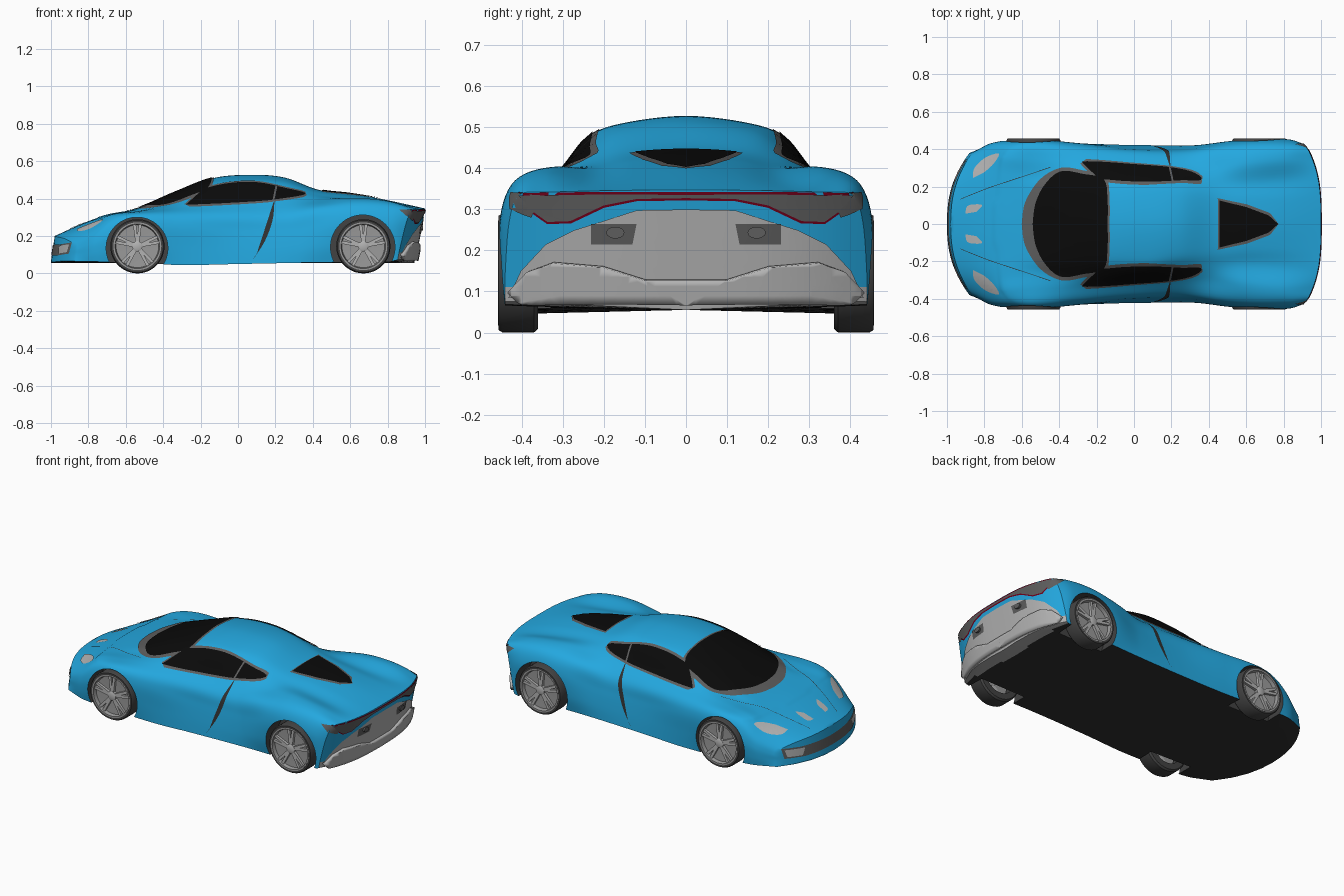
import bpy, bmesh, math
from mathutils import Vector, Matrix
from mathutils.bvhtree import BVHTree

cube = bpy.data.objects.get("Cube")
if cube:
    bpy.data.objects.remove(cube)


def material(name, r, g, b):
    m = bpy.data.materials.new(name)
    m.use_nodes = True
    m.diffuse_color = (r, g, b, 1)
    m.node_tree.nodes["Principled BSDF"].inputs["Base Color"].default_value = (r, g, b, 1)
    return m


BLUE = material("blue_paint", 0.017, 0.39, 0.74)
FLOOR = material("dark_floor", 0.03, 0.03, 0.03)
TYRE = material("tyre_rubber", 0.055, 0.055, 0.055)
GLASS = material("black_glass", 0.003, 0.003, 0.003)
TRIM = material("grey_trim", 0.11, 0.11, 0.11)
SILVER = material("silver", 0.45, 0.45, 0.45)
RIM = material("rim_grey", 0.32, 0.32, 0.32)
RED = material("red_light", 0.16, 0.0, 0.01)


def make_object(name, bm, *mats):
    mesh = bpy.data.meshes.new(name)
    bm.to_mesh(mesh)
    bm.free()
    for m in mats:
        mesh.materials.append(m)
    obj = bpy.data.objects.new(name, mesh)
    bpy.context.collection.objects.link(obj)
    return obj


def smooth_shade(obj, degrees=32):
    bpy.ops.object.select_all(action='DESELECT')
    obj.select_set(True)
    bpy.context.view_layer.objects.active = obj
    bpy.ops.object.shade_smooth_by_angle(angle=math.radians(degrees))


# Lengthwise body rails: (x, half width, height), nose to tail
centre = [(-1, 0, .2), (-.85, 0, .265), (-.7, 0, .315), (-.54, 0, .347), (-.33, 0, .435), (-.13, 0, .51),
          (.08, 0, .527), (.25, 0, .512), (.43, 0, .447), (.6, 0, .425), (.78, 0, .395), (1, 0, .347)]
roof = [(-1, .14, .196), (-.85, .15, .262), (-.7, .17, .312), (-.54, .18, .343), (-.33, .18, .42), (-.13, .17, .49),
        (.08, .16, .508), (.25, .15, .494), (.43, .14, .438), (.6, .13, .415), (.78, .13, .387), (1, .14, .346)]
glass_edge = [(-1, .24, .19), (-.85, .27, .255), (-.7, .28, .31), (-.54, .26, .332), (-.33, .27, .385),
              (-.13, .25, .45), (.08, .235, .475), (.25, .225, .457), (.43, .22, .415), (.6, .22, .395), (1, .25, .344)]
belt = [(-1, .31, .178), (-.85, .35, .24), (-.7, .36, .31), (-.54, .35, .33), (-.28, .335, .36), (0, .31, .382),
        (.25, .3, .39), (.43, .3, .388), (.6, .325, .403), (.8, .34, .388), (1, .34, .341)]
shoulder = [(-1, .36, .158), (-.85, .41, .215), (-.7, .42, .285), (-.54, .425, .314), (-.3, .405, .315),
            (0, .385, .31), (.25, .38, .312), (.45, .4, .35), (.65, .415, .37), (.85, .415, .358), (1, .405, .335)]
flank = [(-1, .375, .13), (-.85, .43, .17), (-.54, .45, .25), (-.3, .43, .25), (0, .402, .23), (.3, .405, .23),
         (.5, .438, .27), (.65, .45, .285), (.85, .45, .275), (1, .43, .27)]
lower = [(-1, .375, .1), (-.85, .43, .11), (-.54, .45, .15), (-.3, .432, .14), (0, .415, .13), (.3, .418, .13),
         (.5, .44, .15), (.85, .45, .16), (1, .44, .14)]
sill = [(-1, .38, .065), (-.8, .43, .062), (-.3, .43, .045), (0, .422, .05), (.4, .422, .058), (.85, .44, .065), (1, .44, .075)]
RAILS = [centre, roof, glass_edge, belt, shoulder, flank, lower, sill]


def along(rail, s):
    # Smooth interpolation of one rail at station s
    xs = [p[0] for p in rail]
    vs = [Vector(p[1:]) for p in rail]
    last = len(xs) - 1
    k = max(i for i in range(last) if xs[i] <= s or i == 0)

    def slope(i):
        a, b = max(i - 1, 0), min(i + 1, last)
        return (vs[b] - vs[a]) / (xs[b] - xs[a])
    h = xs[k + 1] - xs[k]
    t = (s - xs[k]) / h
    e = t * t * (3 - 2 * t)
    return (vs[k] * (1 - e) + vs[k + 1] * e + slope(k) * (h * t * (1 - t) ** 2) - slope(k + 1) * (h * t * t * (1 - t)))


def spline(points, steps, before=None):
    # Open Catmull-Rom curve through 2D points
    p = [Vector(q) for q in points]
    p = [Vector(before) if before else p[0]] + p + [p[-1]]
    out = []
    for a, b, c, d in zip(p, p[1:], p[2:], p[3:]):
        for j in range(steps):
            t = j / steps
            out.append((2 * b + (c - a) * t + (2 * a - 5 * b + 4 * c - d) * t * t + (3 * b - a - 3 * c + d) * t ** 3) / 2)
    return out + [p[-2]]


def half_section(s):
    p = [along(r, s) for r in RAILS]
    pts = spline(p, 6, (-p[1].x, p[1].y))
    return pts + [pts[-1].lerp(Vector((0, .055)), j / 4) for j in range(1, 5)]


def place(s, y, z):
    # Bend the nose and tail back in plan, and lean both end faces
    nose = max(0, (-.5 - s) / .5) ** 2
    tail = max(0, (s - .7) / .3) ** 2
    x = s + nose * (.12 * (abs(y) / .38) ** 2.4 + .15 * max(0, z - .065) * (z < .3))
    x -= tail * (.08 * (abs(y) / .42) ** 3 + .2 * max(0, .345 - z))
    return Vector((x, y, z))


def add_grid(bm, rows):
    verts = [[bm.verts.new(co) for co in row] for row in rows]
    for a, b in zip(verts, verts[1:]):
        for i in range(len(a) - 1):
            bm.faces.new((a[i], a[i + 1], b[i + 1], b[i]))


# Body shell: lofted sides plus curved nose and tail caps
bm = bmesh.new()
COUNT = 110
stations = [-1 + 2 * i / COUNT for i in range(COUNT + 1)]
sections = [half_section(s) for s in stations]
for side in (1, -1):
    add_grid(bm, [[place(s, side * p.x, p.y) for p in sec] for s, sec in zip(stations, sections)])
for s, sec in ((stations[0], sections[0]), (stations[-1], sections[-1])):
    add_grid(bm, [[place(s, p.x * f / 10, p.y) for f in range(-10, 11)] for p in sec])
bmesh.ops.remove_doubles(bm, verts=bm.verts[:], dist=0.0002)
bmesh.ops.recalc_face_normals(bm, faces=bm.faces[:])
surface = BVHTree.FromBMesh(bm)
body = make_object("body_shell", bm, BLUE, FLOOR, TYRE, SILVER)

# Wheel arches cut from the shell
ARCHES = [(-.54, .135, .165), (.667, .14, .172)]
for cx, cz, radius in ARCHES:
    for side in (1, -1):
        bm = bmesh.new()
        bmesh.ops.create_cone(bm, cap_ends=True, segments=64, radius1=radius, radius2=radius, depth=.3,
                              matrix=Matrix.Translation((cx, side * .48, cz)) @ Matrix.Rotation(math.pi / 2, 4, 'X'))
        cutter = make_object("arch_cutter", bm)
        cutter.hide_render = True
        mod = body.modifiers.new("arch", 'BOOLEAN')
        mod.operation, mod.solver, mod.object = 'DIFFERENCE', 'EXACT', cutter
        bpy.context.view_layer.objects.active = body
        bpy.ops.object.modifier_apply(modifier=mod.name)
        bpy.data.objects.remove(cutter)

# Shell colours: dark arches and floor, silver lower tail
for f in body.data.polygons:
    cos = [body.data.vertices[i].co for i in f.vertices]
    in_arch = any(all(math.hypot(c.x - cx, c.z - cz) < r + .002 and abs(c.y) > .32 for c in cos) for cx, cz, r in ARCHES)
    f.material_index = 0
    if in_arch:
        f.material_index = 2
    elif f.center.x > .86 and f.center.z < .11:
        f.material_index = 3
    elif f.normal.z < -.7 and f.center.z < .1:
        f.material_index = 1
smooth_shade(body)

VIEWS = {"top": lambda u, v: (Vector((u, v, 3)), Vector((0, 0, -1))),
         "side": lambda u, v: (Vector((u, 3, v)), Vector((0, -1, 0))),
         "rear": lambda u, v: (Vector((3, u, v)), Vector((-1, 0, 0))),
         "front": lambda u, v: (Vector((-3, u, v)), Vector((1, 0, 0)))}


def widen(pts, d):
    # Push a closed outline outward, keeping points on the centre plane
    area = sum(a.x * b.y - b.x * a.y for a, b in zip(pts, pts[1:] + pts[:1]))
    out = []
    for i, p in enumerate(pts):
        t = (pts[(i + 1) % len(pts)] - pts[i - 1]).normalized()
        q = p + Vector((t.y, -t.x)) * math.copysign(d, area)
        out.append(Vector((q.x if abs(p.x) > 1e-5 else 0, q.y if abs(p.y) > 1e-5 else 0)))
    return out


def plate(name, view, outline, mat, lift=.004, curved=True, grow=0.0, thick=0.0):
    # Thin plate draped over the shell and mirrored to the other side
    pts = spline(outline, 5) if curved else [Vector(p) for p in outline]
    pts = widen(pts, grow) if grow else pts
    bm = bmesh.new()
    bm.faces.new([bm.verts.new((p.x, p.y, 0)) for p in pts])
    bmesh.ops.triangulate(bm, faces=bm.faces[:])
    for axis in (0, 1):
        normal = Vector((axis == 0, axis == 1, 0))
        for i in range(-45, 46):
            bmesh.ops.bisect_plane(bm, geom=bm.verts[:] + bm.edges[:] + bm.faces[:],
                                   plane_co=normal * (i * .023 + .0011), plane_no=normal)
    for v in bm.verts:
        start, ray = VIEWS[view](v.co.x, v.co.y)
        hit, normal, _, _ = surface.ray_cast(start, ray)
        if hit is None:
            hit, normal, _, _ = surface.find_nearest(start + ray * 2.2)
        v.co = hit + normal * lift
    bm.normal_update()
    for f in bm.faces:
        if f.normal.dot(ray) > 0:
            f.normal_flip()
    obj = make_object(name, bm, mat)
    if thick:
        obj.modifiers.new("thickness", 'SOLIDIFY').thickness = thick
    obj.modifiers.new("mirror", 'MIRROR').use_axis = (False, True, False)
    smooth_shade(obj)


def line(name, view, path, mat, width=.005):
    pts = spline(path, 5)
    plate(name, view, pts + [p + Vector((width, width)) for p in reversed(pts)], mat, .002, False)


# Glass with its trim
plate("windscreen_trim", "top", [(-.6, 0), (-.58, .12), (-.5, .24), (-.39, .3), (-.27, .285), (-.15, .25), (-.13, .12), (-.13, 0)], TRIM, .003)
plate("windscreen", "top", [(-.54, 0), (-.525, .11), (-.475, .21), (-.39, .28), (-.27, .265), (-.16, .235), (-.14, .12), (-.14, 0)], GLASS, .006)
window = [(-.28, .362), (-.1, .37), (.1, .382), (.2, .392), (.36, .42), (.25, .453), (.1, .483), (-.05, .478), (-.18, .45), (-.28, .362)][:-1]
plate("side_window_trim", "side", window, TRIM, .003, grow=.009)
plate("side_window", "side", window, GLASS, .006)
plate("window_pillar", "side", [(.185, .39), (.195, .39), (.21, .465), (.2, .467)], TRIM, .008, False)
rear_window = [(.455, 0), (.455, .125), (.6, .09), (.72, .045), (.77, 0)]
plate("engine_window_trim", "top", rear_window, TRIM, .003, False, grow=.015)
plate("engine_window", "top", rear_window, GLASS, .006, False)

# Panel seams
line("door_seam", "side", [(.19, .38), (.18, .28), (.14, .17), (.08, .075)], FLOOR)
line("bonnet_seam", "top", [(-.45, .3), (-.6, .25), (-.78, .19), (-.93, .13)], FLOOR)

# Nose lamps, bonnet vents and intake
plate("headlight", "top", [(-.86, .245), (-.85, .3), (-.79, .355), (-.72, .375), (-.75, .32), (-.8, .275)], SILVER)
plate("bonnet_vent", "top", [(-.9, .055), (-.89, .095), (-.85, .105), (-.81, .1), (-.84, .065)], SILVER)
plate("front_intake", "front", [(0, .15), (.24, .155), (.35, .165), (.34, .105), (.22, .095), (0, .095)], TRIM, .003, False)
plate("intake_insert", "front", [(.22, .145), (.335, .155), (.325, .113), (.24, .105)], SILVER, .006, False)

# Tail lamps, rear panel and diffuser
lamp = [(0, .336), (.2, .337), (.405, .334), (.37, .295), (.335, .27), (.28, .272), (.2, .31), (.12, .326), (0, .328)]
plate("tail_lamp_edge", "rear", lamp, RED, .003, False, grow=.006)
plate("tail_lamp", "rear", lamp, TRIM, .006, False)
plate("tail_lamp_side", "side", [(.86, .34), (.95, .335), (.93, .28)], TRIM, .005, False)
plate("rear_panel", "rear", [(0, .3), (.12, .298), (.2, .272), (.27, .25), (.34, .215), (.4, .15), (.43, .085), (0, .075)], SILVER, .004, False)
plate("diffuser_lip", "rear", [(0, .13), (.1, .13), (.2, .162), (.32, .172), (.38, .15), (.425, .1), (.4, .075), (0, .07)], SILVER, .02, False, thick=.02)
plate("exhaust_surround", "rear", [(.12, .265), (.23, .265), (.23, .215), (.13, .215)], TRIM, .007, False)
for side in (1, -1):
    bm = bmesh.new()
    bmesh.ops.create_cone(bm, cap_ends=True, segments=24, radius1=.022, radius2=.022, depth=.05,
                          matrix=Matrix.Translation((.965, side * .172, .243)) @ Matrix.Diagonal((1, 1, .65, 1)) @ Matrix.Rotation(math.pi / 2, 4, 'Y'))
    smooth_shade(make_object("exhaust_pipe", bm, TRIM))


def lathe(bm, profile, slot):
    # Revolve (radius, y) points about the axle
    rows = [[(r * math.cos(a), y, r * math.sin(a)) for r, y in profile] for a in (math.tau * i / 48 for i in range(49))]
    first = len(bm.faces)
    add_grid(bm, rows)
    bm.faces.ensure_lookup_table()
    for f in bm.faces[first:]:
        f.material_index = slot


# Wheels: tyre, dished rim, five split spokes and hub
bm = bmesh.new()
lathe(bm, [(.1, .36), (.136, .36), (.145, .37), (.145, .446), (.139, .456), (.126, .456), (.12, .42), (.1, .36)], 0)
lathe(bm, [(.128, .44), (.128, .457), (.119, .457), (.114, .436), (.03, .432), (0, .432)], 1)
lathe(bm, [(.027, .43), (.027, .45), (.018, .454), (0, .454)], 2)
for n in range(5):
    for split in (-1, 1):
        spin = Matrix.Rotation(math.tau * n / 5 + split * .13, 4, 'Y')
        made = bmesh.ops.create_cube(bm, size=1, matrix=spin @ Matrix.Translation((0, .44, .07)) @ Matrix.Diagonal((.016, .018, .1, 1)))
        for f in {f for v in made["verts"] for f in v.link_faces}:
            f.material_index = 2
bmesh.ops.remove_doubles(bm, verts=bm.verts[:], dist=0.0001)
bmesh.ops.recalc_face_normals(bm, faces=bm.faces[:])
wheel = make_object("front_left_wheel", bm, TYRE, RIM, SILVER)
smooth_shade(wheel)
wheel.location = (-.538, 0, .145)
for name, x, turn in (("front_right_wheel", -.538, math.pi), ("rear_left_wheel", .67, 0), ("rear_right_wheel", .67, math.pi)):
    copy = bpy.data.objects.new(name, wheel.data)
    copy.location = (x, 0, .145)
    copy.rotation_euler.z = turn
    bpy.context.collection.objects.link(copy)
